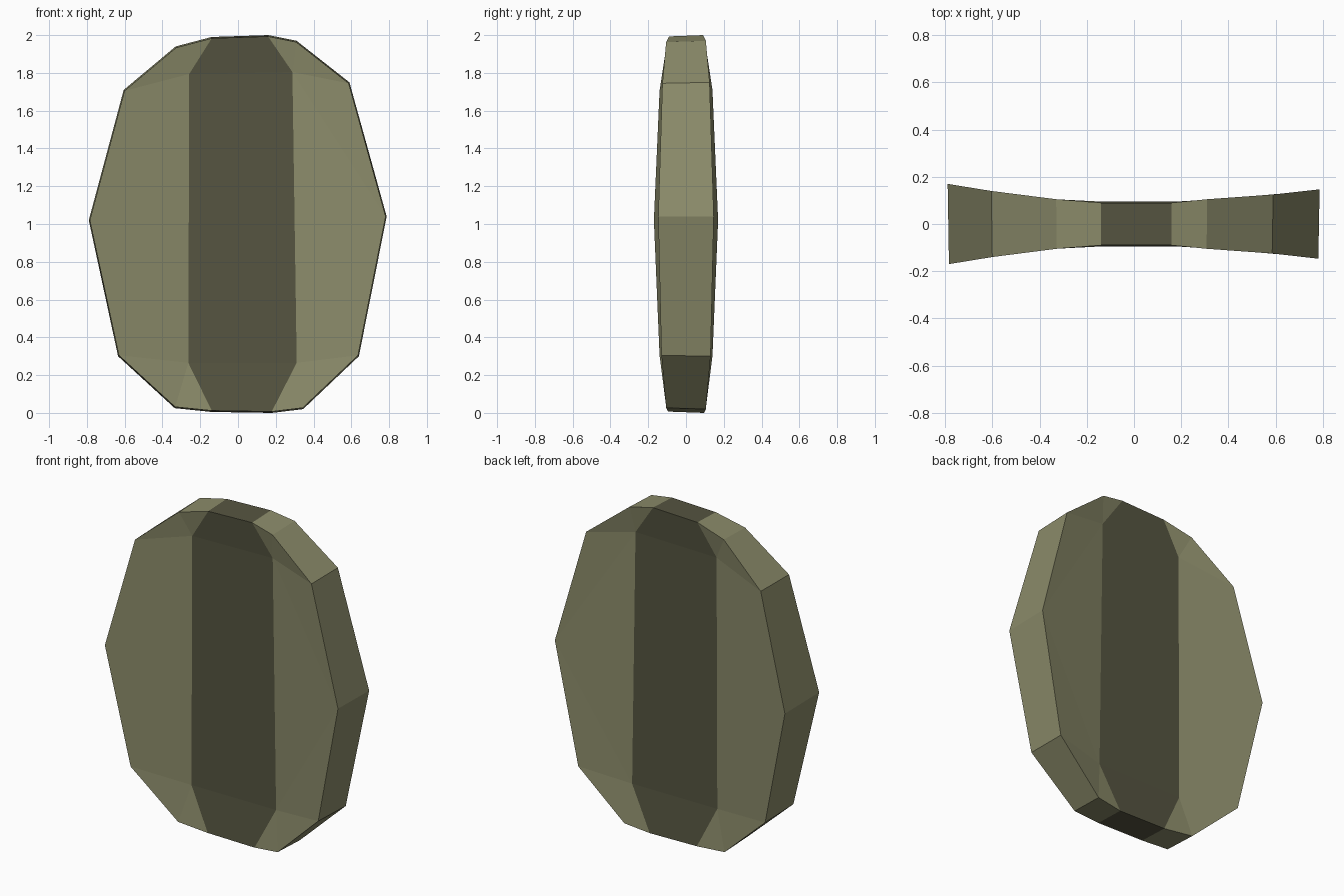
import bpy
import bmesh

cube = bpy.data.objects.get("Cube")
if cube:
    bpy.data.objects.remove(cube, do_unlink=True)


def make_material(name, rgb):
    mat = bpy.data.materials.new(name)
    mat.use_nodes = True
    color = (*rgb, 1.0)
    mat.diffuse_color = color
    bsdf = mat.node_tree.nodes["Principled BSDF"]
    bsdf.inputs["Base Color"].default_value = color
    bsdf.inputs["Roughness"].default_value = 0.8
    return mat


light = make_material("light olive", (0.26, 0.26, 0.145))
dark = make_material("dark olive", (0.092, 0.09, 0.052))

# Each half of the rim from top to bottom: x, z, half thickness
RIM_RIGHT = [(-0.14, 1.99, 0.09), (-0.33, 1.94, 0.105), (-0.605, 1.71, 0.14),
             (-0.79, 1.02, 0.17), (-0.635, 0.30, 0.14), (-0.335, 0.025, 0.105),
             (-0.14, 0.005, 0.095)]
RIM_LEFT = [(0.16, 2.0, 0.09), (0.31, 1.97, 0.105), (0.59, 1.75, 0.125),
            (0.787, 1.04, 0.147), (0.64, 0.30, 0.13), (0.345, 0.02, 0.105),
            (0.18, 0.0, 0.095)]
# Corners of the recessed centre band: upper, lower
BAND_RIGHT = [(-0.26, 1.80, 0.075), (-0.265, 0.26, 0.075)]
BAND_LEFT = [(0.29, 1.81, 0.075), (0.313, 0.26, 0.075)]

bm = bmesh.new()


def add_points(points, side):
    # The front outline is a touch smaller than the back one
    s = 0.993 if side < 0 else 1.0
    return [bm.verts.new((x * s, side * h, 1 + (z - 1) * s)) for x, z, h in points]


def add_face(verts, material):
    bm.faces.new(verts).material_index = material


rims = {}
for side in (-1, 1):
    right, left = add_points(RIM_RIGHT, side), add_points(RIM_LEFT, side)
    band_r, band_l = add_points(BAND_RIGHT, side), add_points(BAND_LEFT, side)
    # Dished side panels fanned around the band corners
    for rim, (upper, lower) in ((right, band_r), (left, band_l)):
        for i in range(3):
            add_face((rim[i], rim[i + 1], upper), 0)
            add_face((rim[i + 3], rim[i + 4], lower), 0)
        add_face((upper, rim[3], lower), 0)
    # Dark centre band with tapered ends
    add_face((right[0], left[0], band_l[0], band_r[0]), 1)
    add_face((band_r[0], band_l[0], band_l[1], band_r[1]), 1)
    add_face((band_r[1], band_l[1], left[-1], right[-1]), 1)
    rims[side] = right + left[::-1]

# Edge wall joining front and back, dark where the band crosses it
front, back = rims[-1], rims[1]
count = len(front)
for i in range(count):
    j = (i + 1) % count
    is_band = i in (count // 2 - 1, count - 1)
    add_face((front[i], front[j], back[j], back[i]), int(is_band))

bmesh.ops.recalc_face_normals(bm, faces=bm.faces)
mesh = bpy.data.meshes.new("dished_plate")
bm.to_mesh(mesh)
bm.free()
mesh.materials.append(light)
mesh.materials.append(dark)
plate = bpy.data.objects.new("dished_plate", mesh)
bpy.context.collection.objects.link(plate)
